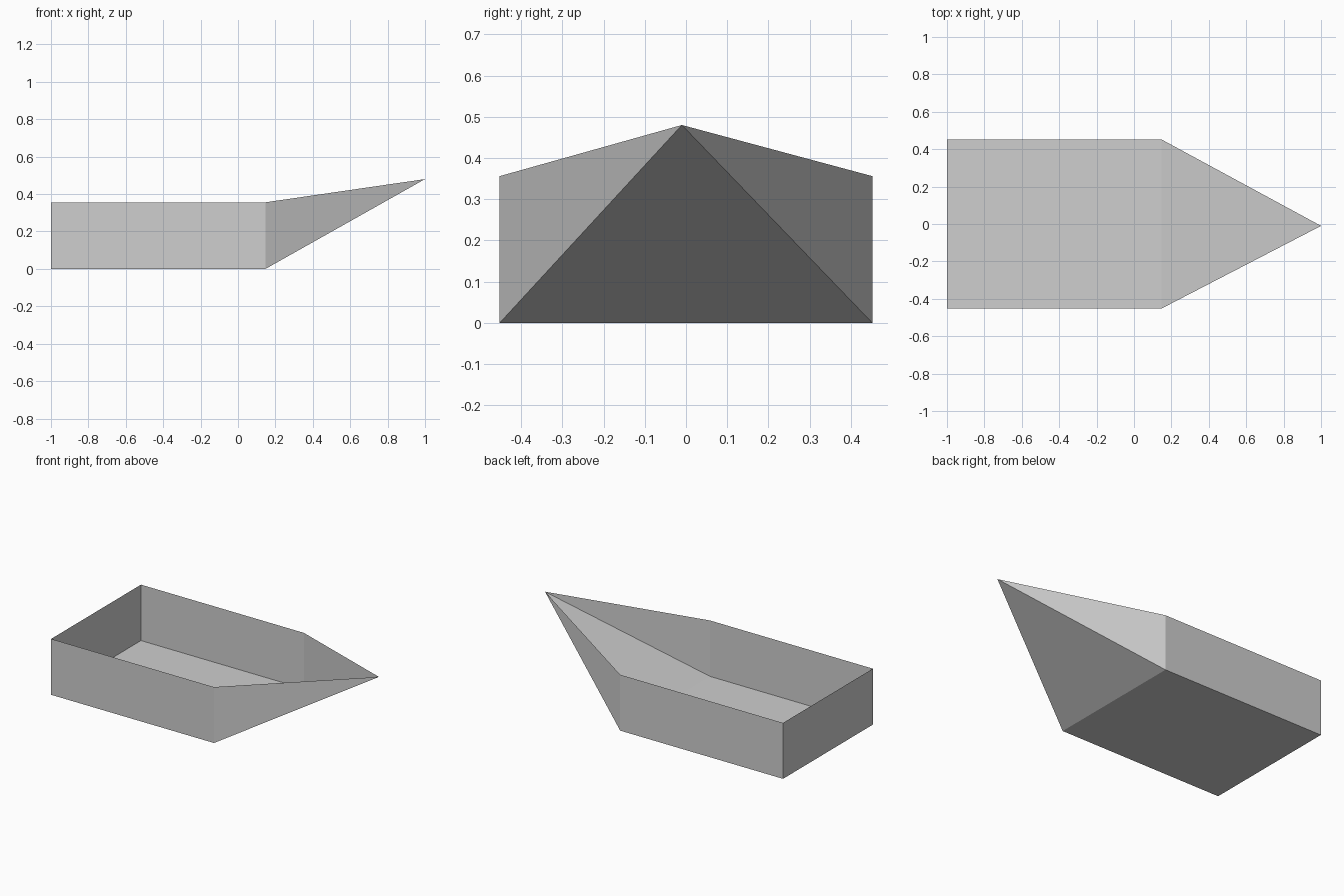
import bpy
import bmesh

cube = bpy.data.objects.get("Cube")
if cube:
    bpy.data.objects.remove(cube, do_unlink=True)

# Main dimensions
STERN, BREAK, HALF_WIDTH, RIM = -1.0, 0.147, 0.452, 0.356
TIP = (1.0, -0.01, 0.48)

GREY = (0.62, 0.62, 0.62, 1.0)
grey = bpy.data.materials.new("light_grey")
grey.use_nodes = True
grey.diffuse_color = GREY
grey.node_tree.nodes["Principled BSDF"].inputs["Base Color"].default_value = GREY


def panel(name, points):
    """Flat sheet through the given corners, wound to face outward."""
    bm = bmesh.new()
    bm.faces.new([bm.verts.new(p) for p in points])
    mesh = bpy.data.meshes.new(name)
    bm.to_mesh(mesh)
    bm.free()
    mesh.materials.append(grey)
    obj = bpy.data.objects.new(name, mesh)
    bpy.context.collection.objects.link(obj)
    return obj


def corner(x, side, z):
    return (x, side * HALF_WIDTH, z)


# Bottom, stern and the sloping underside of the bow
panel("floor", [corner(STERN, -1, 0), corner(STERN, 1, 0),
                corner(BREAK, 1, 0), corner(BREAK, -1, 0)])
panel("stern_wall", [corner(STERN, 1, 0), corner(STERN, -1, 0),
                     corner(STERN, -1, RIM), corner(STERN, 1, RIM)])
panel("bow_floor", [corner(BREAK, -1, 0), corner(BREAK, 1, 0), TIP])

# Side walls and the bow cheeks that taper to the tip
for label, side in (("front", -1), ("back", 1)):
    wall = [corner(STERN, side, 0), corner(BREAK, side, 0),
            corner(BREAK, side, RIM), corner(STERN, side, RIM)]
    cheek = [corner(BREAK, side, 0), TIP, corner(BREAK, side, RIM)]
    panel(label + "_wall", wall[::-side])
    panel(label + "_bow_cheek", cheek[::-side])
